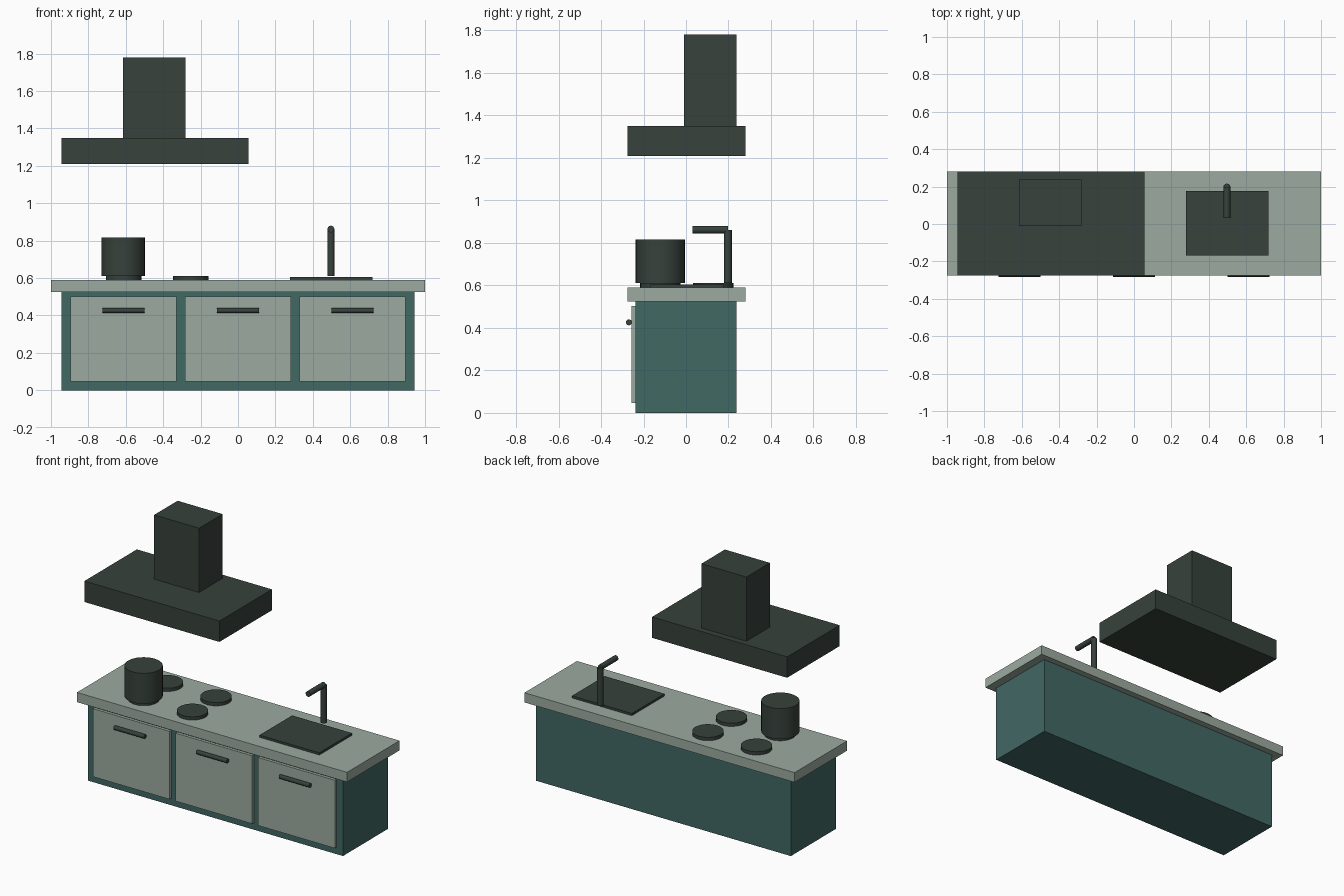
import bpy
import math

default = bpy.data.objects.get("Cube")
if default:
    bpy.data.objects.remove(default, do_unlink=True)


def make_material(name, rgb):
    mat = bpy.data.materials.new(name)
    mat.use_nodes = True
    colour = (*rgb, 1.0)
    mat.diffuse_color = colour
    for node in mat.node_tree.nodes:
        if node.type == 'BSDF_PRINCIPLED':
            node.inputs["Base Color"].default_value = colour
    return mat


charcoal = make_material("charcoal", (0.038, 0.054, 0.045))
teal = make_material("teal", (0.053, 0.138, 0.127))
sage = make_material("sage", (0.332, 0.407, 0.352))


def box(name, mat, x, y, z):
    """Box from (min, max) ranges on each axis."""
    centre = [(a + b) / 2 for a, b in (x, y, z)]
    bpy.ops.mesh.primitive_cube_add(size=1, location=centre)
    ob = bpy.context.object
    ob.name = name
    ob.scale = [b - a for a, b in (x, y, z)]
    bpy.ops.object.transform_apply(location=False, rotation=False, scale=True)
    ob.data.materials.append(mat)
    return ob


def cylinder(name, mat, centre, radius, length, axis='Z', sides=32):
    """Capped cylinder along one axis, smooth around its side."""
    turn = {'X': (0, math.pi / 2, 0), 'Y': (math.pi / 2, 0, 0), 'Z': (0, 0, 0)}
    bpy.ops.mesh.primitive_cylinder_add(vertices=sides, radius=radius, depth=length,
                                        location=centre, rotation=turn[axis])
    ob = bpy.context.object
    ob.name = name
    ob.data.materials.append(mat)
    bpy.ops.object.shade_smooth_by_angle(angle=math.radians(40))
    return ob


# Cabinet and worktop
TOP = 0.59
box("cabinet_body", teal, (-0.943, 0.943), (-0.237, 0.238), (0, 0.525))
box("countertop", sage, (-1, 1), (-0.275, 0.28), (0.525, TOP))

# Doors with bar handles
for side, x in (("right", -0.612), ("middle", 0), ("left", 0.612)):
    box(f"{side}_door", sage, (x - 0.284, x + 0.284), (-0.256, -0.237), (0.047, 0.502))
    cylinder(f"{side}_door_handle", charcoal, (x, -0.269, 0.426), 0.014, 0.225, 'X', 16)

# Hob burners
for side, x in (("right", -0.612), ("left", -0.252)):
    for row, y in (("front", -0.121), ("back", 0.128)):
        cylinder(f"{row}_{side}_burner", charcoal, (x, y, TOP + 0.011), 0.095, 0.022)

# Pot on the front burner
cylinder("pot", charcoal, (-0.614, -0.121, 0.714), 0.116, 0.204)

# Sink and tap
box("sink", charcoal, (0.277, 0.72), (-0.168, 0.177), (TOP, 0.605))
cylinder("tap_post", charcoal, (0.497, 0.197, 0.736), 0.019, 0.25, 'Z', 16)
cylinder("tap_spout", charcoal, (0.497, 0.114, 0.862), 0.018, 0.166, 'Y', 16)

# Extractor hood
box("hood_canopy", charcoal, (-0.945, 0.055), (-0.275, 0.28), (1.21, 1.35))
box("hood_chimney", charcoal, (-0.614, -0.281), (-0.01, 0.238), (1.35, 1.78))
